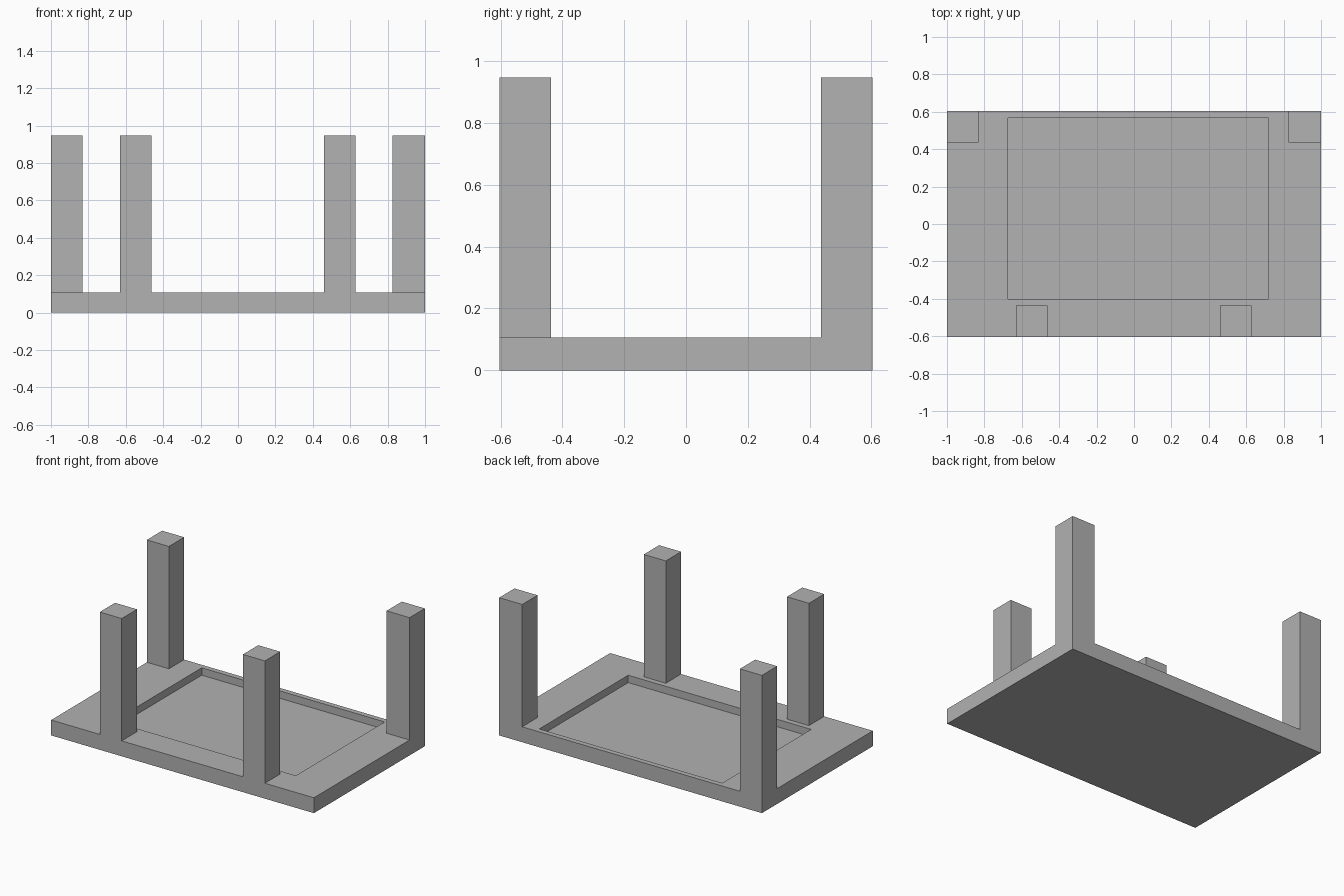
import bpy

default = bpy.data.objects.get("Cube")
if default:
    bpy.data.objects.remove(default, do_unlink=True)

# Single grey material
grey = bpy.data.materials.new("plain_grey")
grey.use_nodes = True
GREY = (0.445, 0.445, 0.445, 1)
grey.diffuse_color = GREY
grey.node_tree.nodes["Principled BSDF"].inputs["Base Color"].default_value = GREY


def box(name, low, high):
    """Axis-aligned box between two corners."""
    centre = [(a + b) / 2 for a, b in zip(low, high)]
    bpy.ops.mesh.primitive_cube_add(size=1, location=centre)
    ob = bpy.context.object
    ob.name = name
    ob.scale = [b - a for a, b in zip(low, high)]
    bpy.ops.object.transform_apply(location=False, rotation=False, scale=True)
    ob.data.materials.append(grey)
    return ob


HALF_DEPTH = 0.603
SLAB_TOP = 0.106
LEG_TOP = 0.948
LEG_INNER = 0.437

# Slab with a shallow, off-centre rectangular recess in its upper face
slab = box("slab", (-1, -HALF_DEPTH, 0), (1, HALF_DEPTH, SLAB_TOP))
cutter = box("recess_cutter", (-0.673, -0.4, 0.055), (0.72, 0.567, 0.2))
cutter.hide_render = True
cut = slab.modifiers.new("recess", 'BOOLEAN')
cut.operation = 'DIFFERENCE'
cut.solver = 'EXACT'
cut.object = cutter
bpy.context.view_layer.objects.active = slab
bpy.ops.object.modifier_apply(modifier=cut.name)
bpy.data.objects.remove(cutter, do_unlink=True)

# Square legs: back pair at the corners, front pair set inwards
legs = [
    ("front_right_leg", -0.63, -0.463, -HALF_DEPTH, -LEG_INNER),
    ("front_left_leg", 0.46, 0.627, -HALF_DEPTH, -LEG_INNER),
    ("back_right_leg", -1, -0.832, LEG_INNER, HALF_DEPTH),
    ("back_left_leg", 0.825, 1, LEG_INNER, HALF_DEPTH),
]
for name, x0, x1, y0, y1 in legs:
    box(name, (x0, y0, SLAB_TOP), (x1, y1, LEG_TOP))
